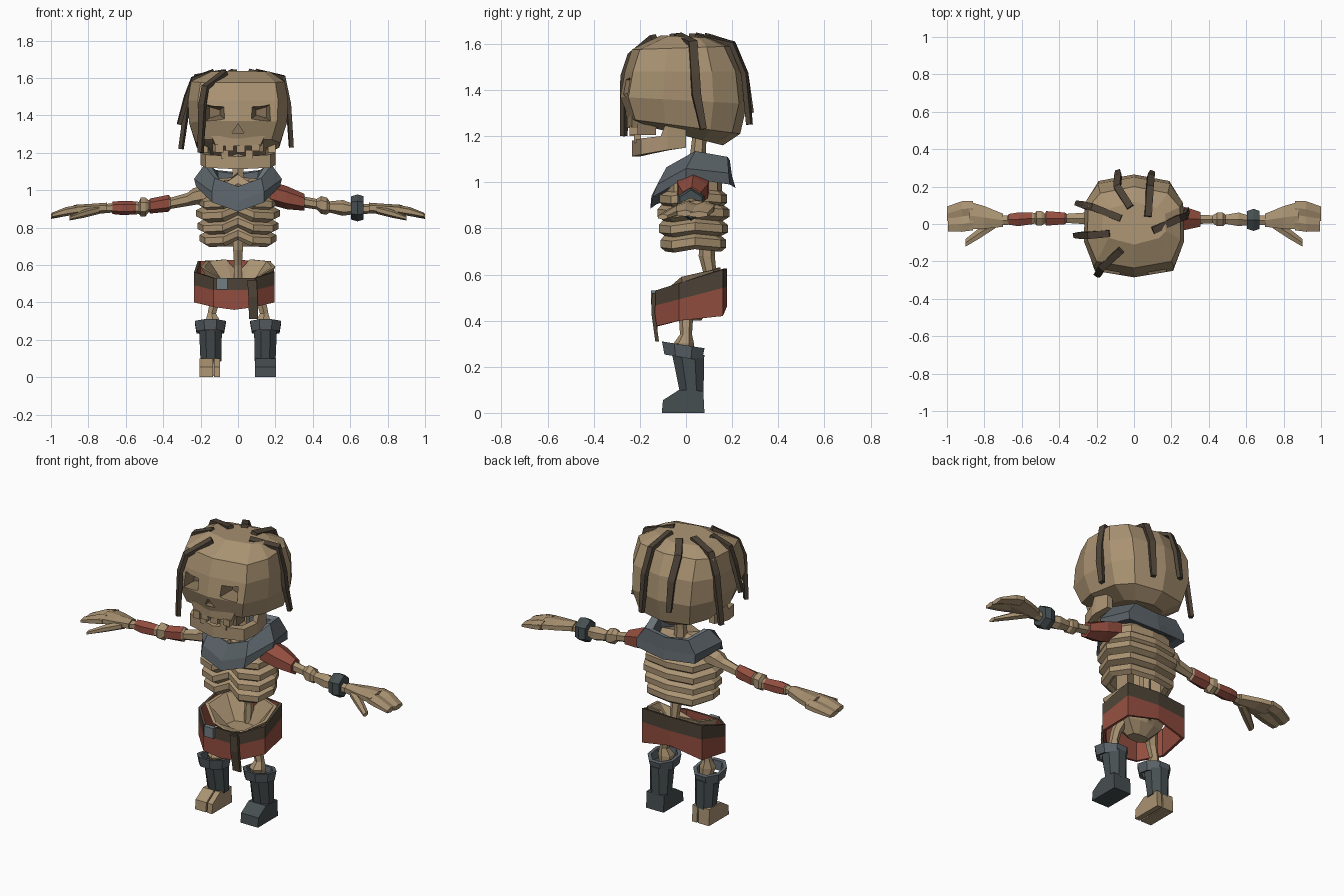
import bpy, bmesh, math
from mathutils import Vector

def material(name, col):
    m = bpy.data.materials.new(name)
    m.diffuse_color = (*col, 1)
    return m

BONE = material("bone", (0.40, 0.29, 0.168))
SHADE = material("dark_bone", (0.24, 0.17, 0.10))
HAIR = material("dark_brown", (0.075, 0.056, 0.038))
RED = material("red_cloth", (0.29, 0.075, 0.05))
GREY = material("grey_cloth", (0.10, 0.12, 0.135))
BOOT = material("boot_grey", (0.062, 0.077, 0.082))
STEEL = material("light_steel", (0.17, 0.205, 0.225))

def build(name, verts, faces, mats, idx=None):
    me = bpy.data.meshes.new(name)
    me.from_pydata([tuple(v) for v in verts], [], faces)
    for m in mats:
        me.materials.append(m)
    if idx:
        me.polygons.foreach_set("material_index", idx)
    bm = bmesh.new()
    bm.from_mesh(me)
    bmesh.ops.recalc_face_normals(bm, faces=bm.faces)
    bm.to_mesh(me)
    bm.free()
    ob = bpy.data.objects.new(name, me)
    bpy.context.collection.objects.link(ob)
    return ob

def loft(name, rings, mats, bands=None, closed=False):
    """Skin a list of rings; closed joins last to first, else the ends are fan capped."""
    n, k = len(rings[0]), len(rings)
    verts = [Vector(p) for r in rings for p in r]
    faces, idx = [], []
    for i in range(k if closed else k - 1):
        j = (i + 1) % k
        for a in range(n):
            b = (a + 1) % n
            faces.append((i*n + a, i*n + b, j*n + b, j*n + a))
            idx.append(bands[i] if bands else 0)
    if not closed:
        for i, band in ((0, 0), (k - 1, -1)):
            c = len(verts)
            verts.append(sum((Vector(p) for p in rings[i]), Vector()) / n)
            for a in range(n):
                faces.append((i*n + a, i*n + (a + 1) % n, c))
                idx.append(bands[band] if bands else 0)
    return build(name, verts, faces, mats, idx)

def mirror(half):
    return half + [(-x, y, z) for x, y, z in reversed(half[1:-1])]

def scaled(ring, s, dz=0.0, cy=0.03):
    return [(x*s, cy + (y - cy)*s, z + dz) for x, y, z in ring]

def limb(name, path, mats, n=6, axis="x", bands=None, sx=1):
    """Path rows are (x, y, z, r1, r2); rings stand across the axis."""
    rings = []
    for x, y, z, r1, r2 in path:
        ring = []
        for i in range(n):
            t = 2*math.pi*(i + 0.5)/n
            c, s = r1*math.cos(t), r2*math.sin(t)
            ring.append((sx*x, y + c, z + s) if axis == "x" else (sx*x + c, y + s, z))
        rings.append(ring)
    return loft(name, rings, mats, bands)

def box(name, x0, x1, y0, y1, z0, z1, mat):
    return loft(name, [[(x0, y0, z), (x1, y0, z), (x1, y1, z), (x0, y1, z)] for z in (z0, z1)], [mat])

# Skull
rings = []
for zf, zb, yf, yb, w in ((1.25, 1.16, -0.20, 0.16, 0.13), (1.275, 1.21, -0.255, 0.235, 0.225),
                          (1.37, 1.34, -0.285, 0.265, 0.262), (1.48, 1.48, -0.265, 0.25, 0.268),
                          (1.575, 1.59, -0.235, 0.20, 0.25), (1.637, 1.625, -0.11, 0.12, 0.17)):
    half = [(0, yf), (w*0.8, yf + 0.035), (w, yf*0.35), (w*0.98, yb*0.45), (w*0.72, yb - 0.035), (0, yb)]
    rings.append(mirror([(x, y, zf + (zb - zf)*(y - yf)/(yb - yf)) for x, y in half]))
skull = loft("skull", rings, [BONE, SHADE])

# Eye sockets and nose hole cut into the skull
cutters = []
for s in (-1, 1):
    cutters.append(loft("socket_cutter", [
        [(s*(0.125 + a*hw), y, 1.415 + b*hz + 0.008*a*b) for a, b in ((-1, -1), (1, -1), (1, 1), (-1, 1))]
        for y, hw, hz in ((-0.34, 0.075, 0.058), (-0.19, 0.028, 0.022))], [SHADE]))
cutters.append(loft("nose_cutter", [[(-0.032, y, 1.305), (0.032, y, 1.305), (0, y, 1.355)]
                                    for y in (-0.35, -0.23)], [SHADE]))
bpy.context.view_layer.objects.active = skull
for c in cutters:
    c.hide_render = True
    mod = skull.modifiers.new("hole", "BOOLEAN")
    mod.operation, mod.solver, mod.object = "DIFFERENCE", "EXACT", c
    mod.material_mode = "TRANSFER"
    bpy.ops.object.modifier_apply(modifier=mod.name)
    bpy.data.objects.remove(c)

# Upper jaw and teeth
loft("upper_jaw", [mirror([(0, -0.255, z), (0.13*w, -0.235, z), (0.15*w, -0.12, z), (0, -0.05, z)])
                   for z, w in ((1.235, 0.9), (1.29, 1.1))], [BONE])
for i, x in enumerate((-0.10, -0.045, 0.015, 0.095)):
    box("upper_tooth", x - 0.022, x + 0.022, -0.245, -0.205, 1.20 + 0.008*(i % 2), 1.245, BONE)
for x in (-0.07, 0.06):
    box("lower_tooth", x - 0.02, x + 0.02, -0.225, -0.195, 1.17, 1.215, BONE)
for s in (-1, 1):
    box("side_teeth", s*0.125 - 0.012, s*0.125 + 0.012, -0.21, -0.13, 1.205, 1.25, SHADE)

# Lower jaw: bar bent round the chin, with raised hinges
prof = [(0.185, 0.0, 1.15, 1.285), (0.20, -0.08, 1.14, 1.275), (0.20, -0.11, 1.135, 1.20),
        (0.175, -0.195, 1.12, 1.19), (0.0, -0.235, 1.112, 1.18)]
prof += [(-x, y, a, b) for x, y, a, b in reversed(prof[:-1])]
loft("lower_jaw", [[(x, y, a), (x, y, b), (x*0.8, y*0.84, b), (x*0.8, y*0.84, a)] for x, y, a, b in prof], [BONE])

# Hair strands lying over the skull
def strand(pts, w=0.019, t=0.011):
    pts = [Vector(p) for p in pts]
    rings = []
    for i, p in enumerate(pts):
        d = (pts[min(i + 1, len(pts) - 1)] - pts[max(i - 1, 0)]).normalized()
        out = (p - Vector((0, 0, 1.32))).normalized()
        side = d.cross(out).normalized()
        out = side.cross(d)
        k = 0.7 if i == len(pts) - 1 else 1
        rings.append([p + side*a*w*k + out*b*t for a, b in ((-1, -1), (1, -1), (1, 1), (-1, 1))])
    loft("hair_strand", rings, [HAIR])

strand([(0.075, 0.04, 1.635), (0.085, 0.20, 1.60), (0.09, 0.255, 1.47), (0.095, 0.275, 1.25)])
strand([(-0.02, 0.09, 1.635), (-0.09, 0.20, 1.60), (-0.085, 0.255, 1.47), (-0.085, 0.28, 1.30)])
strand([(-0.07, 0.03, 1.635), (-0.22, 0.09, 1.61), (-0.265, 0.10, 1.50), (-0.305, 0.11, 1.22)])
strand([(-0.13, -0.05, 1.635), (-0.24, -0.06, 1.595), (-0.275, -0.06, 1.50), (-0.315, -0.06, 1.35)])
strand([(-0.07, -0.14, 1.63), (-0.175, -0.235, 1.55), (-0.19, -0.265, 1.46), (-0.20, -0.27, 1.20)])
strand([(0.10, -0.035, 1.635), (0.24, 0.03, 1.605), (0.27, 0.04, 1.46), (0.275, 0.045, 1.38), (0.285, 0.075, 1.23)])

# Neck and spine
limb("neck", [(0, 0.05, 0.95, 0.04, 0.04), (0, 0.05, 1.10, 0.035, 0.035), (0, 0.06, 1.22, 0.03, 0.03)], [BONE], axis="z")
limb("spine", [(0, 0.10, 0.48, 0.025, 0.03), (0, 0.105, 0.60, 0.024, 0.028), (0, 0.09, 0.68, 0.03, 0.035),
               (0, 0.10, 0.92, 0.03, 0.035)], [BONE], axis="z")

# Hollow ribcage with corrugated rib rows
base = mirror([(0, -0.09, 0.035), (0.085, -0.12, 0.0), (0.19, -0.07, -0.005), (0.22, 0.04, 0.01),
               (0.16, 0.16, 0.0), (0, 0.185, 0.0)])
rows = [(0.70, 0.80)]
for z, s in ((0.735, 0.93), (0.80, 0.98), (0.868, 1.02), (0.93, 0.96)):
    rows += [(z - 0.018, s), (z + 0.015, s), (z + 0.032, s*0.85)]
rows += [(1.0, 0.82), (1.05, 0.6), (1.06, 0.02), (1.0, 0.02), (0.93, 0.7), (0.72, 0.7)]
loft("ribcage", [scaled(base, s, z) for z, s in rows], [BONE], closed=True)

# Grey collar with a raised neck band
low = mirror([(0, -0.155, 0.885), (0.14, -0.145, 0.935), (0.225, 0.0, 1.02), (0.19, 0.19, 0.99), (0, 0.215, 0.975)])
mid = mirror([(0, -0.15, 0.94), (0.14, -0.125, 0.99), (0.235, 0.0, 1.06), (0.19, 0.185, 1.04), (0, 0.20, 1.025)])
top = mirror([(0, -0.09, 1.02), (0.125, -0.085, 1.065), (0.18, 0.04, 1.135), (0.14, 0.18, 1.11), (0, 0.19, 1.095)])
inner = scaled(top, 0.78, -0.01)
loft("collar", [low, mid, top, inner, scaled(top, 0.7, -0.09), scaled(low, 0.85, 0.02)],
     [GREY, STEEL], [0, 0, 1, 0, 0, 0], closed=True)

# Pelvis bowl
hip = [(0, -0.09, 0.50), (0.10, -0.09, 0.53), (0.20, -0.02, 0.59), (0.17, 0.12, 0.62), (0.07, 0.15, 0.63), (0, 0.15, 0.56)]
rim = mirror(hip)
flat = [(x, y, 0.0) for x, y, z in rim]
loft("pelvis", [scaled(flat, 0.3, 0.40), scaled(flat, 0.65, 0.46), rim, scaled(rim, 0.9),
                scaled(flat, 0.4, 0.49)], [BONE])

# Shorts with a belt along the tilted waist
plan = [(0, -0.135, 0.36), (0.11, -0.135, 0.375), (0.215, -0.03, 0.40), (0.195, 0.16, 0.42), (0, 0.177, 0.46)]
def waist(z0, k):
    return mirror([(x, y, z0 + (y + 0.135)*k) for x, y, z in plan])
hem = mirror(plan)
shorts = loft("shorts", [hem, waist(0.465, 0.26), waist(0.53, 0.31), scaled(waist(0.53, 0.31), 0.93),
                         scaled(hem, 0.93)], [RED, HAIR], [0, 1, 1, 0, 0], closed=True)
shorts.location.x = -0.02
box("buckle", -0.115, -0.055, -0.152, -0.13, 0.47, 0.53, STEEL)
loft("belt_tail", [[(x - w, y - 0.008, z), (x + w, y - 0.008, z), (x + w, y + 0.008, z), (x - w, y + 0.008, z)]
                   for x, y, z, w in ((0.075, -0.14, 0.52, 0.025), (0.08, -0.142, 0.43, 0.025),
                                      (0.083, -0.125, 0.31, 0.024))], [HAIR])

# Legs, boots and feet
def foot(name, mat, x0, x1):
    loft(name, [[(x, -0.105, 0), (x, -0.10, 0.055), (x, -0.03, 0.10), (x, 0.075, 0.095), (x, 0.08, 0)]
                for x in (x0, x1)], [mat])

for s in (-1, 1):
    limb("leg_bone", [(0.13, 0, 0.25, 0.035, 0.035), (0.135, -0.01, 0.30, 0.045, 0.045), (0.14, 0, 0.34, 0.026, 0.026),
                      (0.125, 0, 0.40, 0.03, 0.03), (0.10, 0.02, 0.47, 0.04, 0.04)], [BONE], axis="z", sx=s)
    shaft = [(0.145, 0.025, 0.085, 0.06, 0.055), (0.147, 0.01, 0.25, 0.066, 0.075)]
    limb("boot_shaft", shaft, [BOOT], n=8, axis="z", sx=s)
    cuff = []
    for z, rx, ry, k in ((0.24, 0.08, 0.088, 0.16), (0.295, 0.09, 0.10, 0.16), (0.295, 0.07, 0.078, 0.16), (0.245, 0.06, 0.07, 0.16)):
        ring = []
        for i in range(8):
            t = math.pi*(i + 0.5)/4
            y = ry*math.sin(t)
            ring.append((s*0.148 + rx*math.cos(t), y - 0.012, z - y*k))
        cuff.append(ring)
    loft("boot_cuff", cuff, [GREY], closed=True)
foot("boot_foot", BOOT, 0.09, 0.203)
foot("bare_foot_outer", BONE, -0.205, -0.135)
foot("bare_foot_inner", BONE, -0.127, -0.095)
box("bare_heel", -0.2, -0.1, -0.04, 0.07, 0.005, 0.09, BONE)

# Arms: one with a red pad and bracelet, one wrapped in red cloth
limb("left_shoulder_pad", [(0.17, 0.03, 0.985, 0.08, 0.062), (0.26, 0.03, 0.96, 0.075, 0.062),
                           (0.355, 0.025, 0.935, 0.045, 0.045)], [RED])
limb("left_arm", [(0.33, 0.025, 0.94, 0.03, 0.03), (0.42, 0.025, 0.925, 0.024, 0.028), (0.445, 0.025, 0.92, 0.042, 0.048),
                  (0.475, 0.025, 0.915, 0.042, 0.045), (0.49, 0.025, 0.91, 0.028, 0.03), (0.56, 0.025, 0.905, 0.042, 0.042),
                  (0.61, 0.02, 0.90, 0.03, 0.03), (0.72, 0.02, 0.90, 0.03, 0.025)], [BONE])
limb("bracelet", [(0.605, 0.022, 0.905, 0.055, 0.062), (0.64, 0.022, 0.905, 0.068, 0.072),
                  (0.672, 0.022, 0.905, 0.055, 0.062)], [BOOT])
limb("right_arm", [(0.17, 0.03, 0.98, 0.055, 0.05), (0.24, 0.03, 0.965, 0.05, 0.045), (0.27, 0.03, 0.95, 0.035, 0.035),
                   (0.36, 0.03, 0.93, 0.028, 0.03), (0.37, 0.03, 0.93, 0.036, 0.045), (0.47, 0.03, 0.915, 0.045, 0.04),
                   (0.475, 0.03, 0.915, 0.03, 0.03), (0.495, 0.03, 0.91, 0.045, 0.05), (0.52, 0.03, 0.91, 0.045, 0.05),
                   (0.53, 0.03, 0.905, 0.032, 0.032), (0.545, 0.03, 0.905, 0.036, 0.035), (0.62, 0.025, 0.905, 0.042, 0.038),
                   (0.67, 0.025, 0.905, 0.033, 0.033), (0.675, 0.02, 0.905, 0.028, 0.025), (0.72, 0.02, 0.90, 0.028, 0.024)],
     [BONE, RED], bands=[0, 0, 0, 0, 1, 0, 0, 0, 0, 0, 1, 1, 0, 0], sx=-1)

# Hands
for s in (-1, 1):
    limb("palm", [(0.70, 0.02, 0.905, 0.04, 0.028), (0.80, 0.035, 0.90, 0.07, 0.026), (0.88, 0.045, 0.895, 0.085, 0.026)], [BONE], sx=s)
    limb("back_fingers", [(0.86, 0.085, 0.895, 0.045, 0.025), (0.92, 0.08, 0.885, 0.048, 0.024),
                          (1.0, 0.055, 0.86, 0.045, 0.014)], [BONE], sx=s)
    limb("front_fingers", [(0.86, 0.01, 0.895, 0.05, 0.025), (0.92, 0.0, 0.885, 0.048, 0.024),
                           (0.995, -0.005, 0.865, 0.04, 0.014)], [BONE], sx=s)
    limb("thumb", [(0.74, 0.005, 0.895, 0.03, 0.022), (0.82, -0.045, 0.875, 0.033, 0.022),
                   (0.90, -0.10, 0.85, 0.024, 0.012)], [BONE], sx=s)
